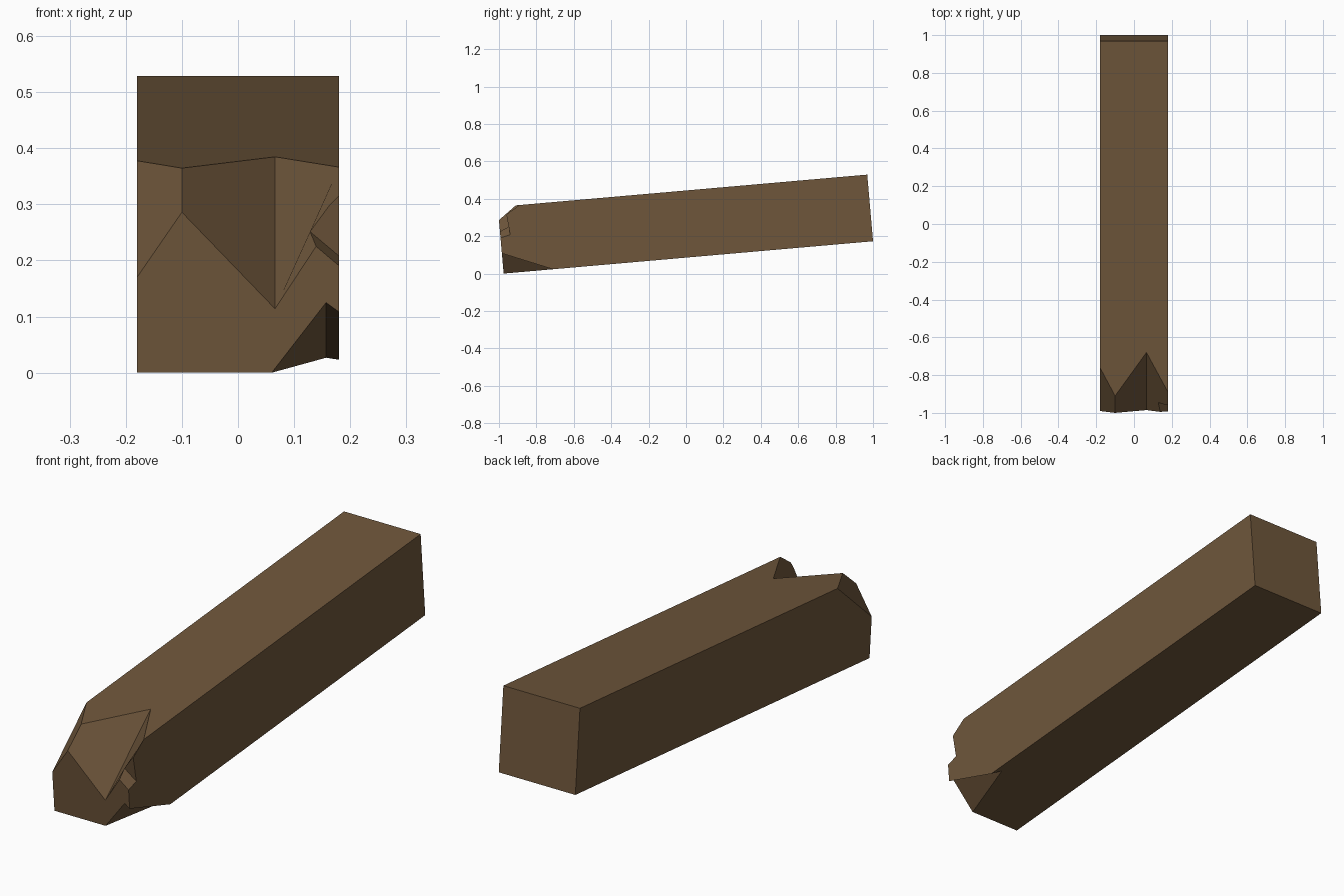
import bpy, bmesh, math
from mathutils import Vector

if "Cube" in bpy.data.objects:
    bpy.data.objects.remove(bpy.data.objects["Cube"])

TILT = math.tan(math.radians(5.0))
HALF_W = 0.18
BACK_TOP = (0.969, 0.529)

wood = bpy.data.materials.new("brown_wood")
wood.diffuse_color = (0.158, 0.094, 0.044, 1.0)
wood.use_nodes = True
wood.node_tree.nodes["Principled BSDF"].inputs["Base Color"].default_value = wood.diffuse_color


def front_y(z):
    """y of the tilted front end at height z"""
    return -0.975 - TILT * z


def top_z(y):
    """height of the sloping top face at y"""
    return BACK_TOP[1] + (y - BACK_TOP[0]) * TILT


def make_object(name, bm):
    bmesh.ops.recalc_face_normals(bm, faces=bm.faces)
    mesh = bpy.data.meshes.new(name)
    bm.to_mesh(mesh)
    bm.free()
    mesh.materials.append(wood)
    ob = bpy.data.objects.new(name, mesh)
    bpy.context.collection.objects.link(ob)
    return ob


def hull(name, points):
    bm = bmesh.new()
    for p in points:
        bm.verts.new(p)
    bmesh.ops.convex_hull(bm, input=bm.verts)
    ob = make_object(name, bm)
    ob.hide_render = True
    return ob


# beam: side profiles at four stations, zigzag splintered upper front end
# (x, y where the chip meets the top, z where the chip meets the front)
stations = [(-HALF_W, -0.76, 0.17), (-0.10, -0.91, 0.286),
            (0.066, -0.68, 0.114), (HALF_W, -0.89, 0.287)]
bm = bmesh.new()
rings = []
for x, yt, zf in stations:
    profile = [(front_y(0), 0), (1.0, 1.975 * TILT), BACK_TOP,
               (yt, top_z(yt)), (front_y(zf), zf)]
    rings.append([bm.verts.new((x, y, z)) for y, z in profile])
for a, b in zip(rings, rings[1:]):
    for i in range(5):
        j = (i + 1) % 5
        bm.faces.new((a[i], a[j], b[j], b[i]))
bm.faces.new(rings[0])
bm.faces.new(rings[-1][::-1])
bmesh.ops.recalc_face_normals(bm, faces=bm.faces)
beam = make_object("wooden_beam", bm)

# lower right splinter notch: two planes meeting in a valley
p1 = Vector((0.157, front_y(0.125), 0.125))
p2 = Vector((0.157, -0.67, 0.0267))
mid = (p1 + p2) / 2
left = Vector((0.06, front_y(0), 0))
right = Vector((HALF_W, (front_y(0.108) - 0.71) / 2, 0.0655))
lower_cutter = hull("lower_notch_cutter", [
    p1 - 0.2 * (p2 - p1), p2 + 0.2 * (p2 - p1),
    mid + 1.6 * (left - mid), mid + 5 * (right - mid), (0.2, -1.2, -0.2)])

# small side nick on the right edge
a = Vector((0.13, -0.945, 0.25))
b = Vector((0.18, -0.94, 0.208))
c = Vector((0.18, -0.96, 0.313))
f = Vector((0.14, -0.993, 0.225))
nick_cutter = hull("side_nick_cutter", [
    a - 0.3 * (b - a), a + 3 * (b - a), a + 3 * (c - a), a + 3 * (f - a)])

# cut both notches out of the beam
bpy.context.view_layer.objects.active = beam
for cutter in (lower_cutter, nick_cutter):
    mod = beam.modifiers.new(cutter.name, 'BOOLEAN')
    mod.operation = 'DIFFERENCE'
    mod.solver = 'EXACT'
    mod.object = cutter
    bpy.ops.object.modifier_apply(modifier=mod.name)
    bpy.data.objects.remove(cutter)
